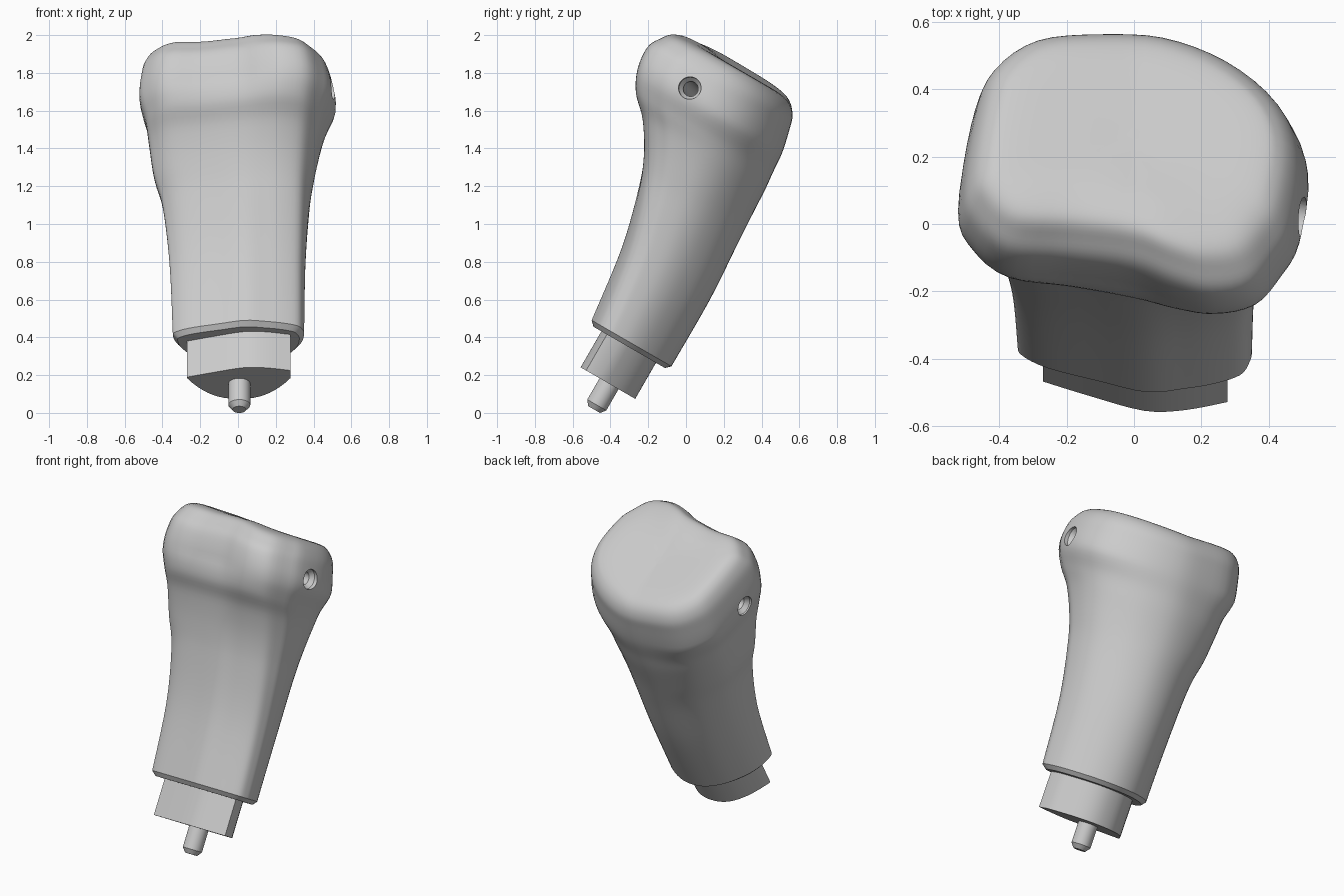
import bpy, bmesh, math
from mathutils import Matrix, Vector

cube = bpy.data.objects.get("Cube")
if cube:
    bpy.data.objects.remove(cube, do_unlink=True)

# One plain grey for the whole model
grey = bpy.data.materials.new("light_grey")
grey.use_nodes = True
colour = (0.6, 0.6, 0.6, 1)
grey.diffuse_color = colour
grey.node_tree.nodes["Principled BSDF"].inputs["Base Color"].default_value = colour

# The parts are made upright (x, depth, height) and then leaned backwards
LEAN = Matrix.Rotation(math.radians(-30), 4, 'X')


def catmull(points, steps, closed=False):
    """Smooth curve through points of any dimension."""
    n = len(points)
    out = []
    for i in range(n if closed else n - 1):
        if closed:
            a, b, c, d = (points[(i + k) % n] for k in (-1, 0, 1, 2))
        else:
            a, b, c, d = (points[min(max(i + k, 0), n - 1)] for k in (-1, 0, 1, 2))
        for s in range(steps):
            t = s / steps
            out.append([q + t / 2 * (r - p + t * (2*p - 5*q + 4*r - u + t * (3*(q - r) + u - p)))
                        for p, q, r, u in zip(a, b, c, d)])
    if not closed:
        out.append(list(points[-1]))
    return out


def loft(name, rings, matrix=LEAN):
    """Skin a stack of equal rings and close both ends."""
    bm = bmesh.new()
    loops = [[bm.verts.new(p) for p in ring] for ring in rings]
    n = len(loops[0])
    for low, high in zip(loops, loops[1:]):
        for i in range(n):
            j = (i + 1) % n
            bm.faces.new((low[i], low[j], high[j], high[i]))
    bm.faces.new(loops[0][::-1])
    bm.faces.new(loops[-1])
    bmesh.ops.recalc_face_normals(bm, faces=bm.faces)
    bm.transform(matrix)
    mesh = bpy.data.meshes.new(name)
    bm.to_mesh(mesh)
    bm.free()
    mesh.materials.append(grey)
    obj = bpy.data.objects.new(name, mesh)
    bpy.context.collection.objects.link(obj)
    return obj


def circle(radius, height, x=0.0, depth=0.0, sides=32):
    return [(x + radius * math.cos(2 * math.pi * i / sides),
             depth + radius * math.sin(2 * math.pi * i / sides), height) for i in range(sides)]


def smooth(obj, angle):
    bpy.ops.object.select_all(action='DESELECT')
    obj.select_set(True)
    bpy.context.view_layer.objects.active = obj
    bpy.ops.object.shade_smooth_by_angle(angle=math.radians(angle))


# Cross-sections in a unit box, from front centre towards the left side
shaft_section = [(.1, -1), (.43, -.95), (.68, -.88), (.9, -.76), (.98, -.58), (1, -.4),
                 (.96, -.04), (.82, .33), (.55, .73), (.2, .97), (-.18, .97), (-.52, .73),
                 (-.8, .33), (-.95, -.03), (-1, -.33), (-.97, -.48), (-.75, -.66), (-.3, -.85)]
head_section = [(0, -.82), (.25, -.94), (.47, -1), (.7, -.94), (.85, -.72), (.95, -.48),
                (1, .03), (.88, .44), (.58, .78), (.19, .98), (-.19, 1), (-.58, .93),
                (-.83, .69), (-.93, .37), (-1, -.26), (-.93, -.5), (-.74, -.7), (-.39, -.74)]
shaft_curve = catmull(shaft_section, 4, True)
head_curve = catmull(head_section, 4, True)

# Height, right, left, front and back limits along the bone
stations = [(.175, -.345, .35, -.678, -.19), (.58, -.362, .357, -.73, -.19),
            (.9, -.398, .378, -.81, -.21), (1.07, -.446, .402, -.875, -.22),
            (1.23, -.472, .437, -.975, -.228), (1.335, -.49, .472, -1.077, -.238),
            (1.45, -.522, .517, -1.133, -.248), (1.57, -.51, .5, -1.145, -.275),
            (1.64, -.487, .475, -1.11, -.297), (1.69, -.445, .432, -1.06, -.342),
            (1.712, -.375, .37, -.96, -.41), (1.715, -.2, .2, -.85, -.53),
            (1.713, -.03, .03, -.7, -.66)]


def fit(values, low, high):
    """Rescale values so that they span low to high."""
    a, b = min(values), max(values)
    return [low + (v - a) / (b - a) * (high - low) for v in values]


def bone_ring(height, right, left, front, back):
    t = min(1, height / 1.45) ** 2.5
    blend = [(sx + (hx - sx) * t, sv + (hv - sv) * t)
             for (sx, sv), (hx, hv) in zip(shaft_curve, head_curve)]
    xs = fit([p[0] for p in blend], right, left)
    vs = fit([p[1] for p in blend], front, back)
    # The right rim and the middle of the front rim stand a little higher
    near_top = min(1, max(0, (height - 1.4) / .3))
    return [(x, v, height + near_top * (.08 * max(0, -x)
             + .11 * max(0, -.75 - v) * math.exp(-(x / .17) ** 2))) for x, v in zip(xs, vs)]


# Bone with a chamfered lower rim
chamfer = (.15, -.32, .325, -.652, -.215)
bone = loft("bone_body", [bone_ring(*s) for s in [chamfer] + catmull(stations, 5)])

# Sloping cross hole through the head, countersunk at both ends
left_end, right_end = Vector((.5, .02, 1.72)), Vector((-.5, .13, 1.61))
aim = (left_end - right_end).to_track_quat('Z', 'Y').to_matrix().to_4x4()
hole = [(.06, -.7), (.06, -.5), (.04, -.475), (.04, .46), (.06, .485), (.06, .7)]
cutter = loft("hole_cutter", [circle(r, h) for r, h in hole],
              Matrix.Translation((left_end + right_end) / 2) @ aim)
cutter.hide_render = True
cut = bone.modifiers.new("cross_hole", 'BOOLEAN')
cut.operation = 'DIFFERENCE'
cut.solver = 'EXACT'
cut.object = cutter
bpy.context.view_layer.objects.active = bone
bpy.ops.object.modifier_apply(modifier=cut.name)
bpy.data.objects.remove(cutter, do_unlink=True)
smooth(bone, 27)

# D-shaped plug under the bone: gently bent front, arched back
plug_front = catmull([(-.27, -.5), (-.13, -.55), (.03, -.6), (.15, -.598), (.278, -.57)], 4)
plug_back = [(.004 + .274 * k / 10, -.27 - .22 * abs(k / 10) ** 2.4) for k in range(10, -11, -1)]
plug = loft("mounting_plug", [[(x, v, h) for x, v in plug_front + plug_back] for h in (-.07, .2)])
smooth(plug, 30)

# Locating pin with a chamfered tip
pin = loft("locating_pin", [circle(r, h, .007, -.43) for r, h in
                            [(.036, -.228), (.058, -.2), (.058, -.04)]])
smooth(pin, 30)
